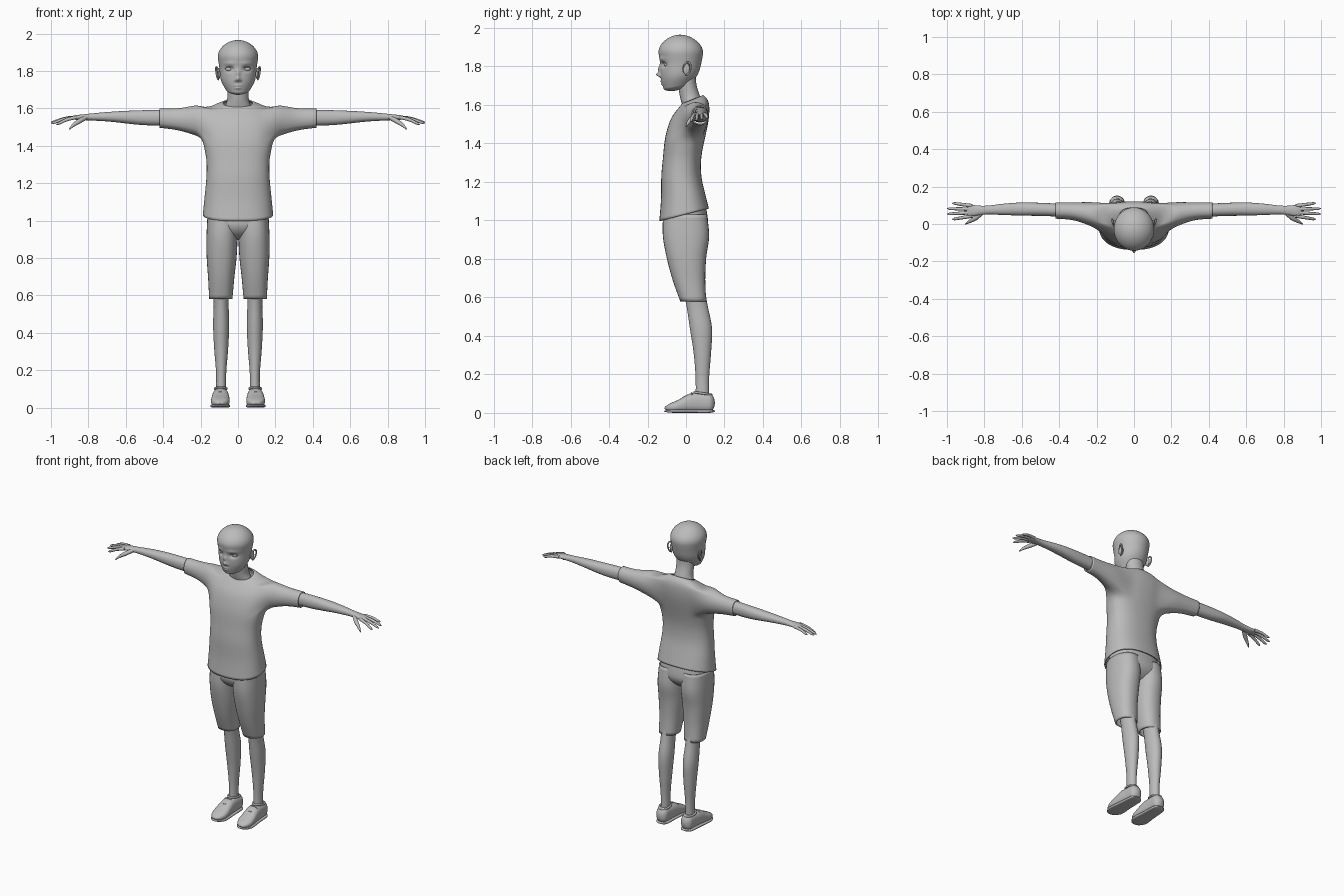
import bpy, bmesh, math
from mathutils import Vector

if "Cube" in bpy.data.objects:
    bpy.data.objects.remove(bpy.data.objects["Cube"])

GREY = (0.5, 0.5, 0.5, 1)
clay = bpy.data.materials.new("plain grey")
clay.use_nodes = True
clay.diffuse_color = GREY
clay.node_tree.nodes["Principled BSDF"].inputs["Base Color"].default_value = GREY

TO_SPACE = {"z": lambda across, depth, along: Vector((across, depth, along)),
            "x": lambda across, depth, along: Vector((along, across, depth)),
            "y": lambda across, depth, along: Vector((across, along, depth))}


def profile(values, t):
    """Smooth curve through evenly spaced values, read at t from start to end."""
    if not isinstance(values, tuple):
        return values
    first, last = values[:2], values[-2:]
    padded = [2 * first[0] - first[1], *values, 2 * last[1] - last[0]]
    place_on = t * (len(values) - 1)
    i = min(int(place_on), len(values) - 2)
    a, b, c, d = padded[i:i + 4]
    f = place_on - i
    return b + f / 2 * (c - a + f * (2 * a - 5 * b + 4 * c - d + f * (3 * (b - c) + d - a)))


def signed_power(value, power):
    return math.copysign(abs(value) ** (2 / power), value)


def loft(along, mid, half, low, high, tilt=0, axis="z", sides=32, steps=24,
         power=2.2, round_start=0, round_end=1, caps=True):
    """Skin of superellipse rings whose measures are profiles; ends may be domed."""
    bm = bmesh.new()
    rings = []
    domed = round_start > 0 or round_end < 1
    for k in range(steps + 1):
        t = k / steps
        if domed:
            t = (1 - math.cos(math.pi * t)) / 2
        dome = 1
        if t < round_start:
            dome = math.sqrt(max(1 - (1 - t / round_start) ** 2, 0.001))
        elif t > round_end:
            dome = math.sqrt(max(1 - ((t - round_end) / (1 - round_end)) ** 2, 0.001))
        at, centre, width, bottom, top, slope = (profile(p, t) for p in (along, mid, half, low, high, tilt))
        ring = []
        for j in range(sides):
            angle = math.tau * j / sides
            across = width * dome * signed_power(math.cos(angle), power)
            depth = (top - bottom) / 2 * dome * signed_power(math.sin(angle), power)
            point = TO_SPACE[axis](centre + across, (bottom + top) / 2 + depth, at + slope * depth)
            ring.append(bm.verts.new(point))
        rings.append(ring)
    for lower, upper in zip(rings, rings[1:]):
        for j in range(sides):
            k = (j + 1) % sides
            bm.faces.new((lower[j], lower[k], upper[k], upper[j]))
    if caps:
        bm.faces.new(rings[0])
        bm.faces.new(rings[-1])
    return bm


def place(name, data, pair=False, subsurf=0, cloth=0):
    data.materials.append(clay)
    ob = bpy.data.objects.new(name, data)
    bpy.context.collection.objects.link(ob)
    if subsurf:
        smooth = ob.modifiers.new("smooth", "SUBSURF")
        smooth.levels = smooth.render_levels = subsurf
    if cloth:
        solid = ob.modifiers.new("cloth", "SOLIDIFY")
        solid.thickness, solid.offset = cloth, -1
    if pair:
        ob.modifiers.new("pair", "MIRROR").use_mirror_merge = False


def finish(name, bm, **options):
    bmesh.ops.recalc_face_normals(bm, faces=bm.faces)
    for face in bm.faces:
        face.smooth = len(face.verts) < 5
    mesh = bpy.data.meshes.new(name)
    bm.to_mesh(mesh)
    bm.free()
    place(name, mesh, **options)


def tube(name, points, radii, closed=False):
    """Mirrored round tube; radii is one profile along its length."""
    curve = bpy.data.curves.new(name, "CURVE")
    curve.dimensions = "3D"
    curve.bevel_depth, curve.bevel_resolution, curve.use_fill_caps = 1, 3, True
    spline = curve.splines.new("BEZIER")
    spline.bezier_points.add(len(points) - 1)
    spline.use_cyclic_u, spline.resolution_u = closed, 6
    for i, knot in enumerate(spline.bezier_points):
        knot.co = points[i]
        knot.radius = profile(radii, i / (len(points) - 1))
        knot.handle_left_type = knot.handle_right_type = "AUTO"
    place(name, curve, pair=True)


def arc(centre, u, v, start, end, count=9):
    angles = (math.radians(start + (end - start) * i / (count - 1)) for i in range(count))
    return [Vector(centre) + Vector(u) * math.cos(a) + Vector(v) * math.sin(a) for a in angles]


def ball(name, centre, size):
    bm = bmesh.new()
    bmesh.ops.create_icosphere(bm, subdivisions=3, radius=1)
    bmesh.ops.scale(bm, vec=size, verts=bm.verts)
    bmesh.ops.translate(bm, vec=centre, verts=bm.verts)
    finish(name, bm, pair=True)


# Head: domed loft, with the face pushed in and out by soft bumps
bm = loft(along=(1.675, 1.965), mid=0, half=(.05, .09, .1, .11, .11),
          low=(-.11, -.13, -.135, -.145, -.14), high=(.01, .06, .08, .09, .08),
          tilt=(.2, .1, 0, 0, 0), sides=96, steps=90, power=2, round_start=.08, round_end=.65)
BUMPS = {"nose_tip": (0, 1.757, .011, .011, -.022), "nose_bridge": (0, 1.785, .01, .02, -.012),
         "nostrils": (.013, 1.75, .007, .006, -.007), "upper_lip": (0, 1.722, .02, .005, -.006),
         "lower_lip": (0, 1.708, .015, .005, -.007), "eye_sockets": (.046, 1.81, .02, .013, .017),
         "brows": (.045, 1.84, .03, .01, -.004)}
for v in bm.verts:
    if v.co.y < -.03:
        x, z = abs(v.co.x), v.co.z
        v.co.y += sum(push * math.exp(-((x - bx) / wide) ** 2 - ((z - bz) / tall) ** 2)
                      for bx, bz, wide, tall, push in BUMPS.values())
finish("head", bm)

# Eyes, lids and ears
ball("eyes", (.046, -.095, 1.81), (.022, .02, .014))
LID_CENTRE, LID_WIDTH = (.046, -.108, 1.81), (.023, .01, 0)
tube("upper_eyelids", arc(LID_CENTRE, LID_WIDTH, (0, -.01, .012), 0, 180), (.001, .003, .001))
tube("lower_eyelids", arc(LID_CENTRE, LID_WIDTH, (0, -.01, .01), 180, 360), (.001, .002, .001))
ball("ears", (.103, .002, 1.786), (.009, .018, .03))
tube("ear_rims", arc((.11, .004, 1.787), (.006, .02, .004), (.004, .004, .034), 200, -90), (.003, .005, .004))

# Neck
finish("neck", loft(along=(1.57, 1.77), mid=0, half=(.09, .06, .057, .06),
                    low=(-.01, -.03, -.04, -.04), high=(.09, .075, .055, .05), power=2))

# Shirt: torso tube, with armholes opened and extruded into sleeves
SIDES = 24
bm = loft(along=(1.03, 1.13, 1.23, 1.33, 1.43, 1.53, 1.6, 1.63), mid=0,
          half=(.19, .18, .17, .17, .19, .19, .16, .08),
          low=(-.14, -.13, -.13, -.12, -.11, -.08, -.04, -.02),
          high=(.12, .1, .08, .08, .1, .12, .12, .09), tilt=(.25, .1, 0, 0, 0, 0, .2, .4),
          sides=SIDES, steps=14, power=2.35, caps=False)
bm.faces.ensure_lookup_table()
holes = [[bm.faces[row * SIDES + column % SIDES] for row in range(8, 12) for column in columns]
         for columns in (range(-3, 4), range(8, 15))]
rims = [[e for f in hole for e in f.edges if sum(g in hole for g in e.link_faces) == 1] for hole in holes]
bmesh.ops.delete(bm, geom=holes[0] + holes[1], context="FACES")
SLEEVE = [(.215, .42), (.05, .068, .072), (.07, .05, .045), (1.535, 1.547), (.085, .06, .052)]
for side, rim in zip((1, -1), rims):
    oval = (.025, .08, 1.515, .09)
    for station in range(6):
        x, *new_oval = (profile(values, station / 5) for values in SLEEVE)
        cy, ry, cz, rz = oval
        geom = bmesh.ops.extrude_edge_only(bm, edges=rim)["geom"]
        rim = [g for g in geom if isinstance(g, bmesh.types.BMEdge)]
        oval = new_oval
        for v in (g for g in geom if isinstance(g, bmesh.types.BMVert)):
            angle = math.atan2((v.co.z - cz) / rz, (v.co.y - cy) / ry)
            v.co = (side * x, oval[0] + oval[1] * math.cos(angle), oval[2] + oval[3] * math.sin(angle))
finish("shirt", bm, subsurf=2, cloth=.007)

# Arms running into the palms
finish("arms", loft(along=(.3, .9), mid=(.07, .08, .07), half=(.04, .035, .035, .035, .03, .023, .036),
                    low=(1.51, 1.51, 1.53, 1.54), high=(1.59, 1.59, 1.58, 1.56),
                    axis="x", round_end=.94), pair=True)

# Fingers fan out from the palm, thumbs drop forward
for i, name in enumerate(("index", "middle", "ring", "little")):
    fan = i - 1.5
    base = Vector((.865, .07 + .018 * fan, 1.552))
    tip = Vector((1.003 - .014 * fan ** 2, .068 + .029 * fan, 1.523 + .006 * fan))
    knuckle = base.lerp(tip, .5) + Vector((0, 0, .005))
    tube(name + "_fingers", [base, knuckle, base.lerp(tip, .9), tip], (.01, .009, .007, .002))
tube("thumbs", [(.815, .058, 1.55), (.85, .03, 1.53), (.88, .013, 1.51), (.902, 0, 1.488)],
     (.012, .013, .009, .003))

# Shorts: domed hips plus two open legs
finish("shorts_hips", loft(along=(1.09, .895), mid=0, half=(.155, .165, .16), low=(-.11, -.12, -.12),
                           high=(.1, .115, .11), power=2.4, round_end=.5))
finish("shorts_legs", loft(along=(1.03, .58), mid=(.083, .092), half=(.08, .083, .08, .07, .062),
                           low=(-.12, -.12, -.1, -.07, -.03), high=(.11, .12, .105, .1, .105),
                           power=2.3, caps=False), pair=True, cloth=.008)

# Bare legs
finish("legs", loft(along=(.7, .05), mid=.09, half=(.05, .04, .043, .037, .027, .027),
                    low=(-.03, 0, .02, .04, .05, .05), high=(.09, .11, .135, .13, .12, .12),
                    power=2), pair=True)

# Shoes, soles, ankle collars and laces
finish("shoes", loft(along=(.15, -.112), mid=(.09, .096), half=(.038, .04, .045, .05, .048), low=.003,
                     high=(.1, .105, .1, .065, .045), axis="y", power=2.5,
                     round_start=.12, round_end=.75), pair=True)
finish("shoe_soles", loft(along=(.152, -.115), mid=(.09, .096), half=(.04, .043, .047, .053, .05), low=0,
                          high=.018, axis="y", power=4, round_start=.15, round_end=.75), pair=True)
tube("shoe_collars", arc((.092, .088, .101), (.031, 0, 0), (0, .043, -.006), 0, 330, 12), .006, closed=True)
for row in range(4):
    centre = Vector((.095, .03 - .02 * row, .102 - .01 * row))
    tube("shoe_laces", [centre + Vector((side * .026, -side * .008, -.013)) for side in (-1, 0, 1)]
         if row % 2 else arc(centre - Vector((0, 0, .014)), (.027, 0, 0), (0, 0, .016), 0, 180), .0035)
